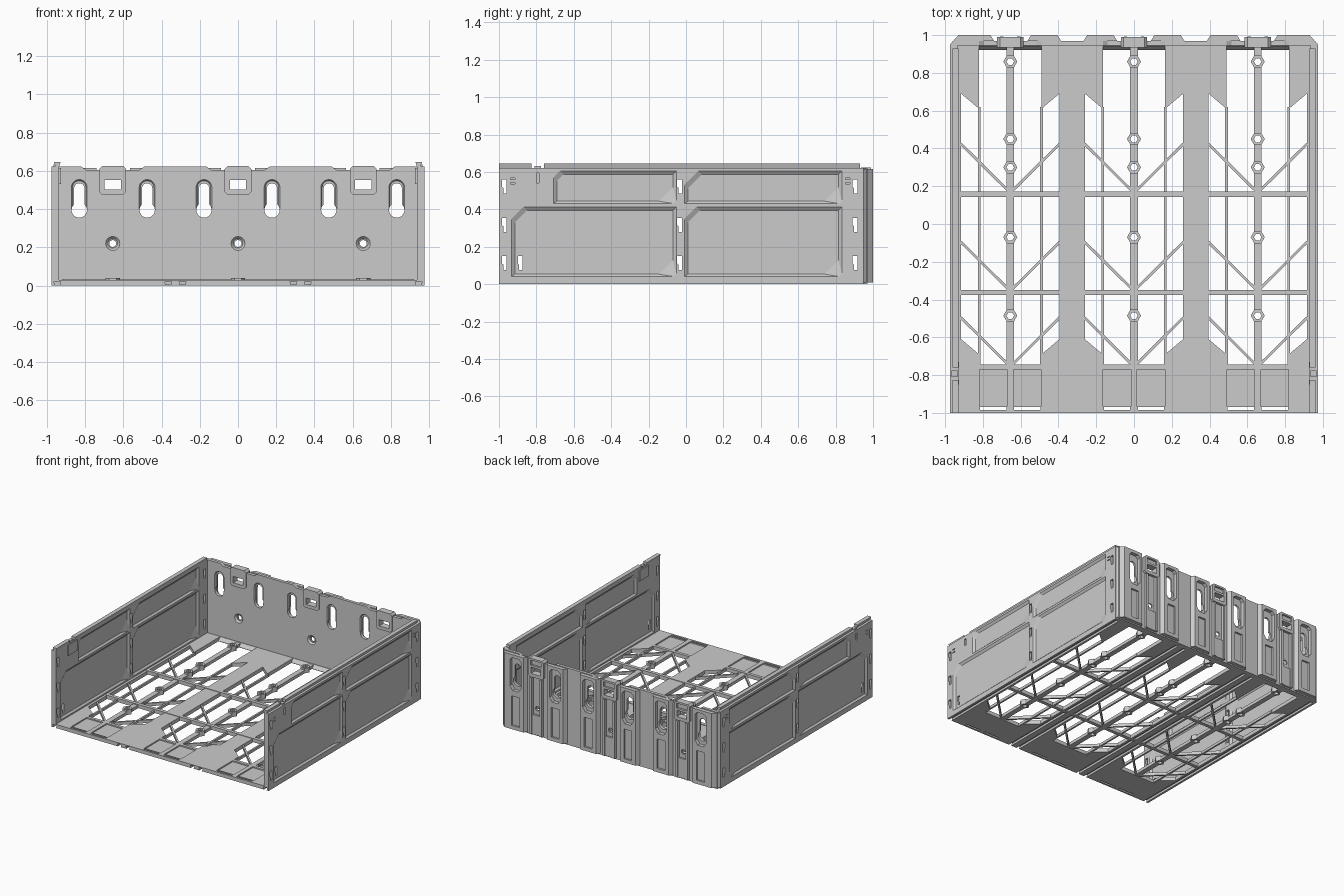
import bpy, bmesh
from math import cos, sin, radians

if "Cube" in bpy.data.objects:
    bpy.data.objects.remove(bpy.data.objects["Cube"])

BAYS = (-0.655, 0.0, 0.655)
KEYS = (-0.83, -0.475, -0.178, 0.178, 0.475, 0.83)


def prism(bm, pts, axis, lo, hi, pts2=None):
    """Extrude (or loft to pts2) an outline along an axis."""
    place = {'x': lambda a, b, c: (c, a, b),
             'y': lambda a, b, c: (a, c, b),
             'z': lambda a, b, c: (a, b, c)}[axis]
    v1 = [bm.verts.new(place(a, b, lo)) for a, b in pts]
    v2 = [bm.verts.new(place(a, b, hi)) for a, b in (pts2 or pts)]
    n = len(v1)
    faces = [bm.faces.new(v1), bm.faces.new(v2)]
    faces += [bm.faces.new((v1[i], v1[(i + 1) % n], v2[(i + 1) % n], v2[i])) for i in range(n)]
    bmesh.ops.recalc_face_normals(bm, faces=faces)


def rect(a0, a1, b0, b1):
    return [(a0, b0), (a1, b0), (a1, b1), (a0, b1)]


def box(bm, x0, x1, y0, y1, z0, z1):
    prism(bm, rect(x0, x1, y0, y1), 'z', z0, z1)


def arc(cx, cy, r, a0, a1, n=12):
    return [(cx + r * cos(radians(a0 + (a1 - a0) * i / n)),
             cy + r * sin(radians(a0 + (a1 - a0) * i / n))) for i in range(n + 1)]


def circle(cx, cy, r, n=16):
    return arc(cx, cy, r, 0, 360, n)[:-1]


def bar(bm, p, q, w, z0, z1):
    """Straight bar between two floor points."""
    dx, dy = q[0] - p[0], q[1] - p[1]
    k = w / 2 / (dx * dx + dy * dy) ** 0.5
    nx, ny = -dy * k, dx * k
    prism(bm, [(p[0] + nx, p[1] + ny), (p[0] - nx, p[1] - ny),
               (q[0] - nx, q[1] - ny), (q[0] + nx, q[1] + ny)], 'z', z0, z1)


def make(name, bm):
    me = bpy.data.meshes.new(name)
    bm.to_mesh(me)
    bm.free()
    ob = bpy.data.objects.new(name, me)
    bpy.context.scene.collection.objects.link(ob)
    return ob


def cut(ob, bm):
    """Subtract the solids in bm from ob."""
    cutter = make("cutter", bm)
    cutter.hide_render = True
    mod = ob.modifiers.new("cut", 'BOOLEAN')
    mod.operation, mod.solver, mod.object = 'DIFFERENCE', 'EXACT', cutter
    dg = bpy.context.evaluated_depsgraph_get()
    me = bpy.data.meshes.new_from_object(ob.evaluated_get(dg))
    ob.modifiers.clear()
    ob.data = me
    bpy.data.objects.remove(cutter)


def mirror_x(ob):
    ob.modifiers.new("mirror", 'MIRROR').use_mirror_merge = False


# Floor plate with three stepped openings
bm = bmesh.new()
box(bm, -0.975, 0.975, -1, 0.95, 0, 0.03)
floor = make("floor", bm)
bm = bmesh.new()
half = [(0.165, 0.92), (0.165, 0.61), (0.26, 0.69), (0.26, -0.61), (0.165, -0.69), (0.165, -0.745)]
for c in BAYS:
    prism(bm, [(c + x, y) for x, y in half] + [(c - x, y) for x, y in reversed(half)], 'z', -0.1, 0.1)
    for s in (-1, 1):  # narrow slots at the front edge
        x0, x1 = sorted((c + s * 0.02, c + s * 0.16))
        box(bm, x0, x1, -0.985, -0.97, -0.1, 0.1)
cut(floor, bm)
bm = bmesh.new()
for c in BAYS:
    # sloped rear end of each opening, shallow front trays
    prism(bm, [(0.91, -0.01), (0.95, 0.04), (0.91, 0.04)], 'x', c - 0.165, c + 0.165)
    for s in (-1, 1):
        x0, x1 = sorted((c + s * 0.017, c + s * 0.163))
        box(bm, x0, x1, -0.965, -0.77, 0.02, 0.1)
for x in (-0.945, -0.365, -0.29, 0.29, 0.365, 0.945):  # dovetail grooves below
    prism(bm, [(x - 0.01, -0.01), (x + 0.01, -0.01), (x + 0.018, 0.022), (x - 0.018, 0.022)], 'y', -1.1, 0.93)
cut(floor, bm)

# Floor lattice: cross beams, spines, diagonal braces and hexagonal sockets
bm = bmesh.new()
sockets = bmesh.new()
NUTS = (-0.485, -0.07, 0.30, 0.45, 0.86)
for y in (0.157, -0.363):
    box(bm, -0.92, 0.92, y - 0.014, y + 0.014, 0.004, 0.034)
for c in BAYS:
    ends = [-0.75] + [y + d for y in NUTS for d in (-0.03, 0.03)] + [0.945]
    for y0, y1 in zip(ends[::2], ends[1::2]):
        box(bm, c - 0.021, c + 0.021, y0, y1, 0.002, 0.027)
    for s in (-1, 1):
        x = c + s * 0.165
        box(bm, x - 0.007, x + 0.007, -0.75, 0.62, 0.003, 0.024)
        for y in (0.175, -0.345, -0.745):
            bar(bm, (c + s * 0.01, y), (c + s * 0.262, y + 0.25), 0.014, 0.001, 0.025)
    for y in NUTS:
        rings = [[sockets.verts.new((px, py, z)) for px, py in circle(c, y, r, 6)]
                 for r, z in ((0.037, 0), (0.037, 0.04), (0.02, 0.04), (0.02, 0))]
        for k in range(4):
            a, b = rings[k], rings[(k + 1) % 4]
            for i in range(6):
                sockets.faces.new((a[i], a[(i + 1) % 6], b[(i + 1) % 6], b[i]))
bmesh.ops.recalc_face_normals(sockets, faces=sockets.faces)
make("floor_lattice", bm)
make("screw_sockets", sockets)


# Side wall with recessed panels on both faces
def panel(y0, y1, z0, z1, front, rear):
    return [(y0, z0), (y1 - rear, z0), (y1, z0 + rear), (y1, z1), (y0 + front, z1), (y0, z1 - front)]


bm = bmesh.new()
box(bm, 0.935, 0.975, -1, 0.95, 0.028, 0.622)
wall = make("side_walls", bm)
bm = bmesh.new()
for y0, y1, z0, z1, ch in ((-0.935, -0.05, 0.04, 0.415, 0.065), (-0.71, -0.05, 0.43, 0.607, 0.035),
                           (-0.01, 0.835, 0.04, 0.415, 0.065), (-0.01, 0.835, 0.43, 0.607, 0.075)):
    d = 0.02
    outer = panel(y0, y1, z0, z1, ch, 0.01)
    inner = panel(y0 + d, y1 - d, z0 + d * 0.7, z1 - d, ch, 0.075)
    prism(bm, outer, 'x', 0.976, 0.962, inner)
    prism(bm, outer, 'x', 0.934, 0.948, inner)
cut(wall, bm)
bm = bmesh.new()
slots = [(y, z) for y in (-0.97, -0.033, 0.905) for z in (0.56, 0.355, 0.15)] + [(-0.885, 0.15)]
for y, z in slots:  # stepped hook slots
    prism(bm, [(y - 0.014, z), (y - 0.014, z - 0.04), (y - 0.007, z - 0.045), (y - 0.007, z - 0.075),
               (y + 0.011, z - 0.075), (y + 0.011, z)], 'x', 0.9, 1.0)
prism(bm, rect(-0.8, -0.785, 0.54, 0.595), 'x', 0.9, 1.0)
for y in (-0.925, 0.865):
    for z in (0.535, 0.56):
        prism(bm, rect(y - 0.012, y + 0.012, z, z + 0.008), 'x', 0.96, 1.0)
cut(wall, bm)
mirror_x(wall)

# Dovetail rail on the wall tops, and the front clips
bm = bmesh.new()
for y0, y1 in ((-1, -0.825), (-0.76, 0.93)):
    prism(bm, [(0.936, 0.618), (0.954, 0.618), (0.962, 0.646), (0.928, 0.646)], 'y', y0, y1)
mirror_x(make("top_rails", bm))
bm = bmesh.new()
box(bm, 0.926, 0.94, -0.85, -0.73, 0.53, 0.615)
box(bm, 0.935, 0.965, -0.81, -0.775, 0.61, 0.632)
mirror_x(make("front_clips", bm))


# Back wall with a scalloped top edge
def keyhole(x):
    return arc(x, 0.508, 0.027, 0, 180, 10) + arc(x, 0.395, 0.04, 132.5, 407.5, 20)


def slot(x, z0, z1, r):
    return arc(x, z1 - r, r, 0, 180, 10) + [(x - r, z0), (x + r, z0)]


top = []
for c in BAYS:
    top += [(c - 0.165, 0.622), (c - 0.14, 0.605), (c + 0.14, 0.605), (c + 0.165, 0.622)]
bm = bmesh.new()
prism(bm, [(-0.96, 0.0), (-0.96, 0.622)] + top + [(0.96, 0.622), (0.96, 0.0)], 'y', 0.945, 0.97)
back = make("back_wall", bm)
bm = bmesh.new()
for x in KEYS:
    prism(bm, keyhole(x), 'y', 0.8, 1.1)
for c in BAYS:
    prism(bm, circle(c, 0.22, 0.018), 'y', 0.8, 1.1)
    prism(bm, rect(c - 0.045, c + 0.045, 0.5, 0.555), 'y', 0.8, 1.1)
cut(back, bm)
bm = bmesh.new()
for x in KEYS:  # bevelled keyhole surrounds
    prism(bm, slot(x, 0.4, 0.556, 0.043), 'y', 0.943, 0.955, slot(x, 0.41, 0.548, 0.035))
for c in BAYS:  # countersinks
    prism(bm, circle(c, 0.22, 0.038), 'y', 0.944, 0.958, circle(c, 0.22, 0.025))
cut(back, bm)

# Raised columns behind the keyholes, and chamfered corner posts
bm = bmesh.new()
for x in KEYS[1:-1]:
    prism(bm, [(x - 0.09, 0.968), (x - 0.07, 1.0), (x + 0.07, 1.0), (x + 0.09, 0.968)], 'z', 0.01, 0.615)
for s in (-1, 1):
    prism(bm, [(s * x, y) for x, y in ((0.975, 0.949), (0.93, 1.0), (0.76, 1.0), (0.74, 0.968), (0.95, 0.968),
                                       (0.95, 0.949))], 'z', 0.01, 0.615)
columns = make("back_columns", bm)
bm = bmesh.new()
for x in KEYS:
    prism(bm, [(x - 0.05, 0.57), (x - 0.05, 0.36), (x - 0.025, 0.325), (x + 0.025, 0.325), (x + 0.05, 0.36),
               (x + 0.05, 0.57), (x + 0.03, 0.59), (x - 0.03, 0.59)], 'y', 0.9, 1.1)
    box(bm, x - 0.035, x + 0.035, 0.985, 1.1, 0.04, 0.28)
cut(columns, bm)

# Channel ribs and screw bosses on the back of each bay
bm = bmesh.new()
for c in BAYS:
    for s in (-1, 1):
        x = c + s * 0.045
        box(bm, x - 0.009, x + 0.009, 0.968, 0.992, 0.01, 0.47)
    box(bm, c - 0.036, c + 0.036, 0.968, 0.985, 0.01, 0.17)
make("back_ribs", bm)

# Latch frames at the top of each bay
bm = bmesh.new()
for c in BAYS:
    prism(bm, [(c - 0.07, 0.49), (c - 0.055, 0.475), (c + 0.055, 0.475), (c + 0.07, 0.49), (c + 0.07, 0.56),
               (c + 0.07, 0.61), (c + 0.055, 0.625), (c - 0.055, 0.625), (c - 0.07, 0.61)], 'y', 0.935, 0.99)
latch = make("latch_frames", bm)
bm = bmesh.new()
for c in BAYS:
    prism(bm, rect(c - 0.043, c + 0.043, 0.502, 0.553), 'y', 0.8, 1.1)
    prism(bm, rect(c - 0.045, c + 0.045, 0.57, 0.61), 'y', 0.975, 1.1)
cut(latch, bm)
